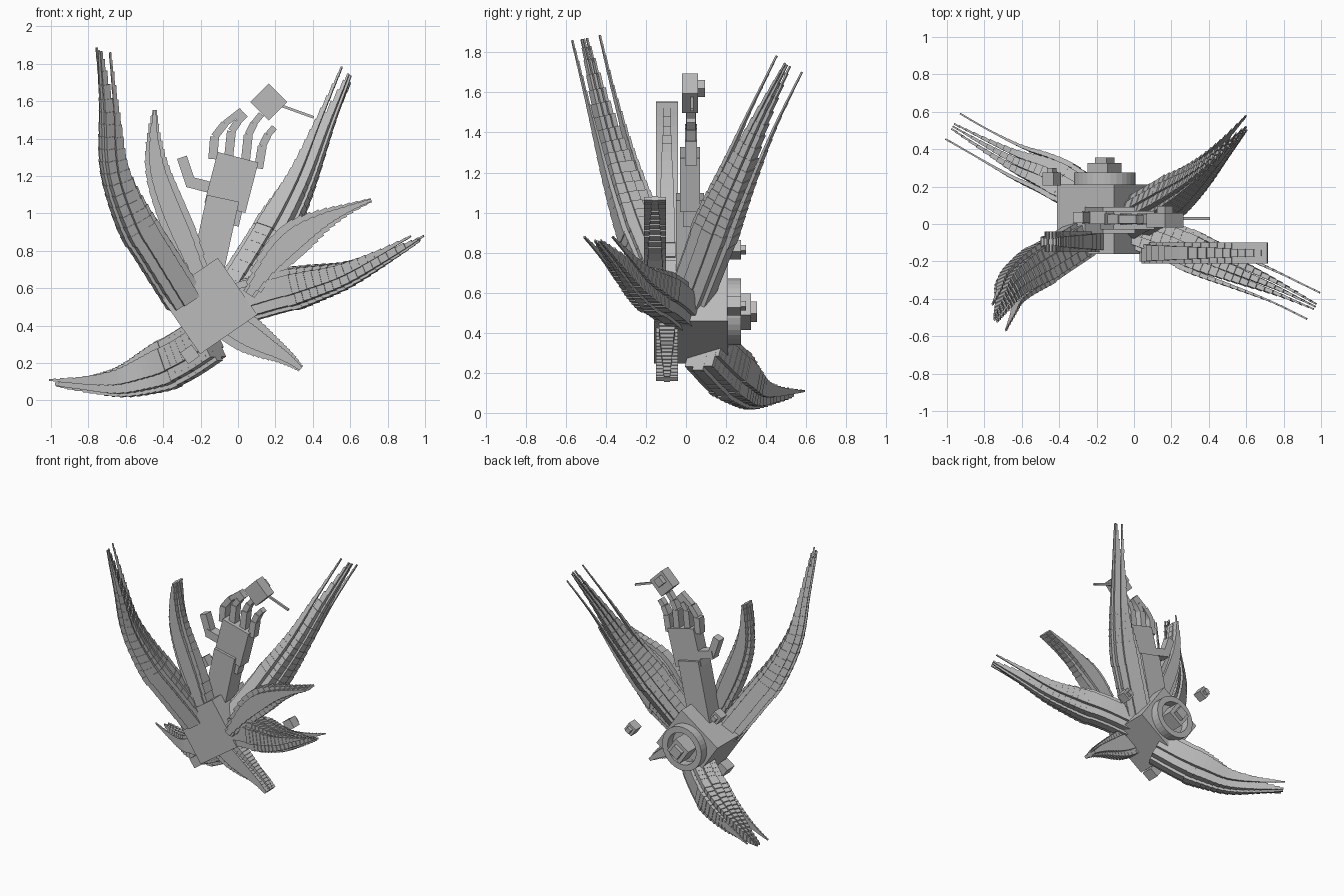
import bpy, bmesh, math
from mathutils import Vector, Matrix

if "Cube" in bpy.data.objects:
    bpy.data.objects.remove(bpy.data.objects["Cube"])

grey = bpy.data.materials.new("stone grey")
grey.diffuse_color = (0.5, 0.5, 0.5, 1)
grey.use_nodes = True
grey.node_tree.nodes["Principled BSDF"].inputs["Base Color"].default_value = grey.diffuse_color


def finish(bm, name):
    me = bpy.data.meshes.new(name)
    bm.to_mesh(me)
    bm.free()
    me.materials.append(grey)
    ob = bpy.data.objects.new(name, me)
    bpy.context.collection.objects.link(ob)
    return ob


def add_box(bm, centre, t, s, size):
    """Box with size along t, s and t x s."""
    t = Vector(t).normalized()
    s = Vector(s)
    s = (s - t * s.dot(t)).normalized()
    n = t.cross(s)
    rot = Matrix((t, s, n)).transposed().to_4x4()
    m = Matrix.Translation(centre) @ rot @ Matrix.Diagonal((*size, 1))
    bmesh.ops.create_cube(bm, size=1, matrix=m)


def sample(points, u):
    """Smooth position along evenly spaced control points, u from 0 to 1."""
    k = len(points) - 1
    f = min(max(u, 0), 1) * k
    i = min(int(f), k - 1)
    f -= i
    g = [Vector(points[min(max(j, 0), k)]) for j in (i - 1, i, i + 1, i + 2)]
    return 0.5 * (2 * g[1] + (g[2] - g[0]) * f + (2 * g[0] - 5 * g[1] + 4 * g[2] - g[3]) * f * f
                  + (3 * g[1] - g[0] - 3 * g[2] + g[3]) * f ** 3)


def bar(bm, p, q, width, depth, y=0.02):
    """Bar between two (x, z) points in the front plane."""
    a, b = Vector((p[0], y, p[1])), Vector((q[0], y, q[1]))
    add_box(bm, (a + b) / 2, b - a, (0, 1, 0), ((b - a).length, depth, width))


# Core block and the small blocks that share its tilt
TILT = math.radians(34.6)
AX = Vector((math.cos(TILT), 0, math.sin(TILT)))
Y = Vector((0, 1, 0))


def blocks(name, *items):
    bm = bmesh.new()
    for c, size in items:
        add_box(bm, c, AX, Y, size)
    return finish(bm, name)


blocks("core_block", ((-0.155, 0.025, 0.505), (0.37, 0.37, 0.37)))
blocks("lower_stud", ((-0.257, -0.1, 0.246), (0.075, 0.09, 0.075)))
for name, x, z in (("left_floating_block", -0.44, 0.815), ("right_floating_block", 0.28, 0.535)):
    blocks(name, ((x, 0.24, z), (0.07, 0.07, 0.07)), ((x, 0.285, z), (0.035, 0.03, 0.035)))
blocks("back_hub", ((-0.157, 0.26, 0.505), (0.13, 0.13, 0.13)),
       ((-0.157, 0.335, 0.505), (0.075, 0.04, 0.075)))

# Ring on the back of the core
bm = bmesh.new()
ring = [(0.12, 0.20), (0.165, 0.20), (0.165, 0.275), (0.12, 0.275)]
vs = [bm.verts.new((-0.157 + r, y, 0.505)) for r, y in ring]
edges = [bm.edges.new((vs[i], vs[(i + 1) % 4])) for i in range(4)]
bmesh.ops.spin(bm, geom=vs + edges, cent=(-0.157, 0, 0.505), axis=Y, angle=math.tau, steps=32)
bmesh.ops.remove_doubles(bm, verts=bm.verts, dist=0.0005)
bmesh.ops.recalc_face_normals(bm, faces=bm.faces)
finish(bm, "back_ring")

# Arm and palm
bm = bmesh.new()
bar(bm, (-0.18, 0.62), (-0.08, 1.08), 0.175, 0.14)
finish(bm, "forearm")
bm = bmesh.new()
bar(bm, (-0.07, 1.03), (0.0, 1.30), 0.225, 0.10)
bar(bm, (-0.045, 0.94), (-0.01, 1.09), 0.10, 0.07)
finish(bm, "palm")

# Thumb and four bent fingers
bm = bmesh.new()
bar(bm, (-0.27, 1.17), (0.0, 1.10), 0.06, 0.07, 0.035)
bar(bm, (-0.25, 1.15), (-0.30, 1.30), 0.055, 0.06, 0.035)
finish(bm, "thumb")
chains = [[(-0.135, 1.29), (-0.125, 1.41), (-0.07, 1.48), (0.02, 1.55)],
          [(-0.05, 1.30), (-0.035, 1.44), (0.0, 1.49), (0.04, 1.53)],
          [(0.04, 1.28), (0.055, 1.42), (0.085, 1.48), (0.125, 1.53)],
          [(0.11, 1.24), (0.13, 1.36), (0.16, 1.42), (0.195, 1.46)]]
for i, pts in enumerate(chains):
    bm = bmesh.new()
    for j in range(3):
        bar(bm, pts[j], pts[j + 1], 0.048 - 0.007 * j, 0.06 - 0.008 * j, 0.025)
    finish(bm, f"finger_{i + 1}")

# Cube above the hand with a thin rod
bm = bmesh.new()
add_box(bm, (0.165, 0.02, 1.595), (1, 0, 1), Y, (0.14, 0.08, 0.14))
add_box(bm, (0.165, 0.075, 1.62), (1, 0, 1), Y, (0.06, 0.04, 0.06))
finish(bm, "held_cube")
bm = bmesh.new()
bar(bm, (0.20, 1.587), (0.405, 1.513), 0.014, 0.016, 0.03)
finish(bm, "thin_rod")

# Four large wings: thickness, spread direction and path
# (three thick blades and two thin outer ones each)
WINGS = {
    "upper_left_wing": (1.0, (.09, -.16, -.055), [
        (-.27, -.08, .56), (-.43, -.18, .8), (-.56, -.26, 1.0), (-.665, -.345, 1.25),
        (-.705, -.43, 1.55), (-.745, -.51, 1.86)]),
    "upper_right_wing": (1.0, (.065, .165, -.075), [
        (-.04, .03, .58), (.11, .11, .8), (.24, .18, 1.0), (.355, .26, 1.2),
        (.475, .37, 1.46), (.6, .5, 1.73)]),
    "right_wing": (1.1, (.42, .9, 0), [
        (0, -.03, .55), (.2, -.10, .60), (.38, -.18, .635), (.57, -.26, .675),
        (.77, -.345, .755), (.965, -.44, .85)]),
    "lower_left_wing": (1.3, (-.5, -.85, 0), [
        (-.17, .10, .36), (-.3, .18, .265), (-.45, .26, .18), (-.61, .325, .11),
        (-.79, .42, .085), (-.965, .52, .08)]),
}
STEPS = 24
for name, (bulk, spread, path) in WINGS.items():
    bm = bmesh.new()
    for k in range(-2, 3):
        for i in range(STEPS):
            u = (i + 0.5) / STEPS
            a, b = sample(path, i / STEPS), sample(path, (i + 1) / STEPS)
            t = (b - a).normalized()
            s = Vector(spread)
            s = (s - t * s.dot(t)).normalized()
            n = t.cross(s)
            prof = (0.9 + 0.4 * u) if u < 0.3 else 1.0 * (1 - ((u - 0.3) / 0.7) ** 1.4) + 0.06
            outer = abs(k) == 2
            wide = prof * (1.12 - 0.4 * u)
            reach = 0.088 * wide + 0.075 * u * u if outer else 0.052 * abs(k) * wide + 0.012 * abs(k) * u
            side = math.copysign(reach, k)
            deep = prof * bulk * (1.35 - 0.6 * u)
            thick = max(0.01, (0.17, 0.145, 0.08)[abs(k)] * deep)
            width = max(0.009, (0.06, 0.055, 0.026)[abs(k)] * wide)
            lift = k * k * 0.005 * (0.4 + u) - 0.022 * deep * (1 - u)
            add_box(bm, (a + b) / 2 + s * side + n * lift, t + n * 0.08, s,
                    ((b - a).length * 1.3, width, thick))
    finish(bm, name)

# Three flat leaves lying parallel to the front: (x, z, width) along each, and y
LEAVES = {
    "upper_leaf": (-0.095, [(-.2, .65, .1), (-.29, .86, .16), (-.37, 1.05, .16),
                            (-.43, 1.23, .13), (-.45, 1.4, .075), (-.445, 1.55, .02)]),
    "right_leaf": (-0.155, [(.06, .57, .06), (.18, .74, .16), (.31, .87, .19),
                            (.45, .96, .12), (.58, 1.02, .06), (.71, 1.07, .02)]),
    "lower_leaf": (-0.095, [(-.08, .44, .2), (.04, .36, .2), (.13, .305, .16),
                            (.21, .26, .11), (.28, .215, .07), (.335, .17, .035)]),
}
for name, (y, pts) in LEAVES.items():
    bm = bmesh.new()
    steps = 18
    for i in range(steps):
        a, b = sample(pts, i / steps), sample(pts, (i + 1) / steps)
        u, w = (i + 0.5) / steps, (a.z + b.z) / 2
        p, q = Vector((a.x, y, a.y)), Vector((b.x, y, b.y))
        length = (q - p).length * 1.2
        # full-depth rib, and a wider, shallower step around it
        add_box(bm, (p + q) / 2, q - p, Y, (length, 0.11, max(0.015, w * 0.6)))
        add_box(bm, (p + q) / 2, q - p, Y, (length * 0.95, 0.095 * (1 - 0.7 * u), max(0.02, w)))
    finish(bm, name)
